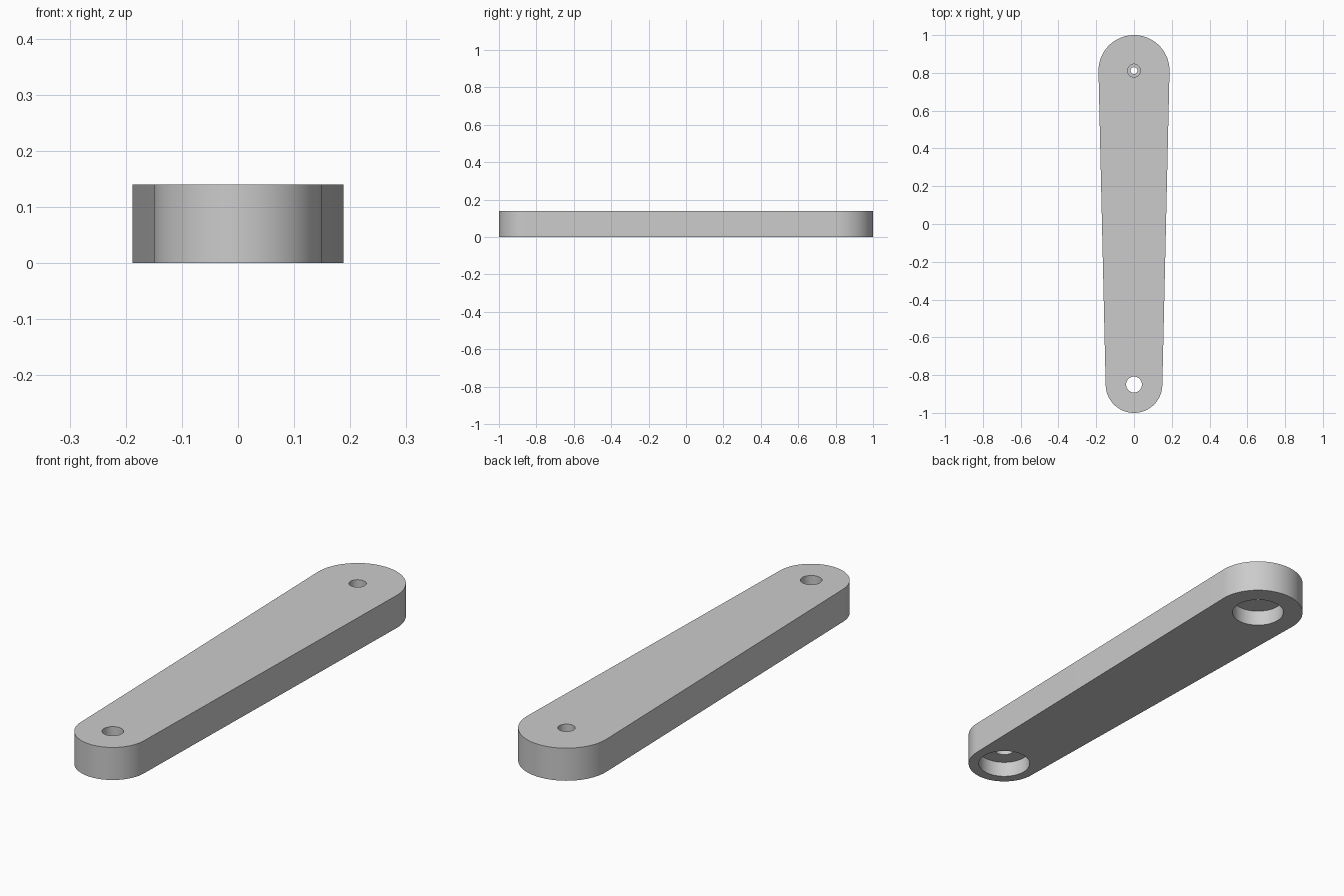
import bpy, bmesh
from math import pi, sin, cos, asin

if "Cube" in bpy.data.objects:
    bpy.data.objects.remove(bpy.data.objects["Cube"], do_unlink=True)

HEIGHT = 0.14
BACK_Y, BACK_R = 0.812, 0.188
FRONT_Y, FRONT_R = -0.85, 0.15
RECESS_R, RECESS_TOP = 0.107, 0.068

grey = bpy.data.materials.new("plain grey")
grey.use_nodes = True
colour = (0.6, 0.6, 0.6, 1)
grey.diffuse_color = colour
grey.node_tree.nodes["Principled BSDF"].inputs["Base Color"].default_value = colour


def make_object(name, bm):
    bmesh.ops.recalc_face_normals(bm, faces=bm.faces)
    mesh = bpy.data.meshes.new(name)
    bm.to_mesh(mesh)
    bm.free()
    mesh.materials.append(grey)
    obj = bpy.data.objects.new(name, mesh)
    bpy.context.collection.objects.link(obj)
    return obj


def arc(y, r, start, end, steps=48):
    angles = [start + (end - start) * i / steps for i in range(steps + 1)]
    return [(r * cos(a), y + r * sin(a)) for a in angles]


def stepped_cutter(name, y, profile, sides=64):
    """Closed solid of revolution about a vertical axis, from (radius, z) pairs."""
    bm = bmesh.new()
    rings = [[bm.verts.new((r * cos(2 * pi * i / sides), y + r * sin(2 * pi * i / sides), z))
              for i in range(sides)] for r, z in profile]
    for low, high in zip(rings, rings[1:]):
        for i in range(sides):
            j = (i + 1) % sides
            bm.faces.new((low[i], low[j], high[j], high[i]))
    bm.faces.new(rings[0])
    bm.faces.new(rings[-1])
    obj = make_object(name, bm)
    obj.hide_render = True
    return obj


# Tapered arm: two round ends joined by tangent sides
tilt = asin((BACK_R - FRONT_R) / (BACK_Y - FRONT_Y))
outline = arc(BACK_Y, BACK_R, -tilt, pi + tilt) + arc(FRONT_Y, FRONT_R, pi + tilt, 2 * pi - tilt)
bm = bmesh.new()
base = bm.faces.new([bm.verts.new((x, y, 0)) for x, y in outline])
sides = bmesh.ops.extrude_face_region(bm, geom=[base])
bmesh.ops.translate(bm, vec=(0, 0, HEIGHT),
                    verts=[v for v in sides["geom"] if isinstance(v, bmesh.types.BMVert)])
if not base.is_valid or len([f for f in bm.faces if f.calc_center_median().z < 0.01]) == 0:
    bm.faces.new([v for v in bm.verts if v.co.z == 0])
arm = make_object("lever_arm", bm)

# Underside recesses with screw holes; the back hole has a narrow lip
recess = [(RECESS_R, -0.05), (RECESS_R, RECESS_TOP)]
cutters = [
    stepped_cutter("front_hole_cutter", FRONT_Y,
                   recess + [(0.042, RECESS_TOP), (0.042, HEIGHT + 0.05)]),
    stepped_cutter("back_hole_cutter", BACK_Y,
                   recess + [(0.018, RECESS_TOP), (0.018, 0.09), (0.034, 0.09), (0.034, HEIGHT + 0.05)]),
]

bpy.ops.object.select_all(action="DESELECT")
arm.select_set(True)
bpy.context.view_layer.objects.active = arm
for cutter in cutters:
    mod = arm.modifiers.new(cutter.name, "BOOLEAN")
    mod.operation = "DIFFERENCE"
    mod.solver = "EXACT"
    mod.object = cutter
    bpy.ops.object.modifier_apply(modifier=mod.name)
    bpy.data.objects.remove(cutter, do_unlink=True)
bpy.ops.object.shade_smooth_by_angle(angle=pi / 6)
